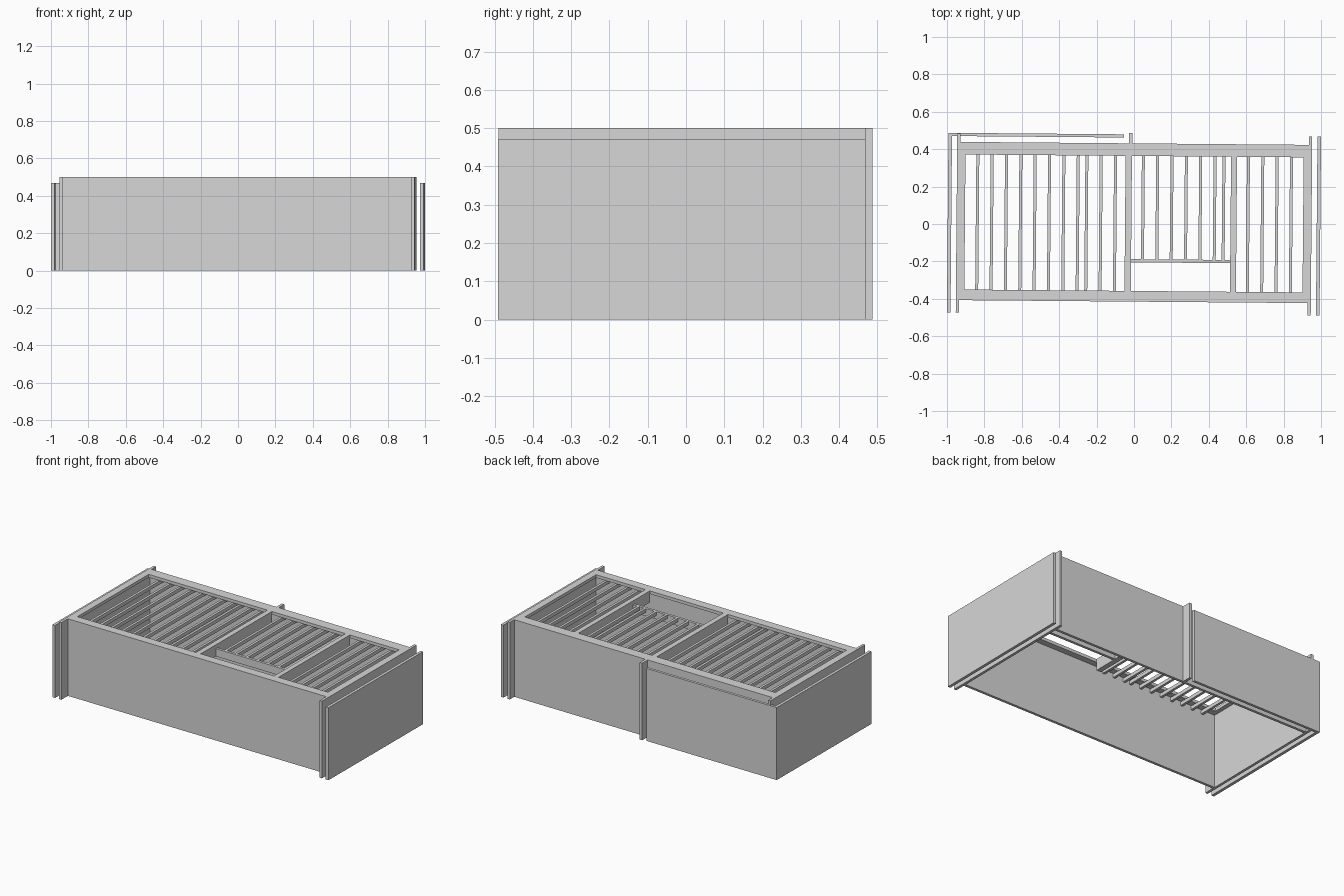
import bpy
from mathutils import Matrix

if "Cube" in bpy.data.objects:
    bpy.data.objects.remove(bpy.data.objects["Cube"])

TURN = Matrix.Rotation(-0.0085, 4, 'Z')   # the whole frame sits slightly skewed
H, LOW = 0.50, 0.47                       # wall height, cladding height
PLATE = 0.48                              # underside of the top plates
UNDER = 0.425                             # underside of the beams
T = 0.017                                 # board thickness

grey = bpy.data.materials.new("plain grey")
grey.diffuse_color = (0.68, 0.68, 0.68, 1)
grey.use_nodes = True
grey.node_tree.nodes["Principled BSDF"].inputs["Base Color"].default_value = grey.diffuse_color


def box(name, x0, x1, y0, y1, z0, z1):
    v = [(x, y, z) for z in (z0, z1) for x, y in ((x0, y0), (x1, y0), (x1, y1), (x0, y1))]
    f = [(3, 2, 1, 0), (4, 5, 6, 7)]
    f += [(i, (i + 1) % 4, (i + 1) % 4 + 4, i + 4) for i in range(4)]
    me = bpy.data.meshes.new(name)
    me.from_pydata(v, [], f)
    me.transform(TURN)
    me.materials.append(grey)
    ob = bpy.data.objects.new(name, me)
    bpy.context.collection.objects.link(ob)
    return ob


# Long walls: thin sheets with a wider plate along the top inside edge
FRONT, BACK = -0.358, 0.364
F_OUT, B_OUT = -0.415, 0.431
F_IN, B_IN = F_OUT + T, B_OUT - T
box("front_wall", -0.932, 0.932, F_OUT, F_IN, 0, H)
box("back_wall", -0.932, 0.932, B_IN, B_OUT, 0, H)
box("front_plate", -0.932, 0.932, F_IN, FRONT, PLATE, H)
box("back_plate", -0.932, 0.932, BACK, B_IN, PLATE, H)

# End walls run past the corners; outer cladding stands off from them
for side, s in (("left", -1), ("right", 1)):
    def end(part, a, b, y0, y1, z0, z1):
        box(f"{side}_{part}", min(s * a, s * b), max(s * a, s * b), y0, y1, z0, z1)
    end("plate", 0.904, 0.932, FRONT, BACK, PLATE, H)
    end("end_wall", 0.932, 0.949, -0.482, 0.477, 0, H)
    end("end_cladding", 0.977, 0.996, -0.482, 0.462 if s < 0 else 0.477, 0, LOW)

# Back cladding closes the left corner and stops short of the post
box("back_cladding", -0.996, -0.057, 0.462, 0.479, 0, LOW)
box("back_post", -0.031, -0.013, B_OUT, 0.487, 0, H)

# Cross beams and stairwell trimmer
box("middle_beam", -0.048, -0.014, FRONT, BACK, UNDER, H)
box("side_beam", 0.516, 0.548, FRONT, BACK, UNDER, H)
TRIM = -0.188
box("stairwell_trimmer", -0.014, 0.516, TRIM - T, TRIM, UNDER, 0.475)

# Slim floor joists under the plates: (first centre, count, front end) for each run
STEP = 0.0767
runs = [(-0.838, 8, F_IN), (-0.255, 3, F_IN),
        (0.047, 6, TRIM), (0.478, 1, TRIM), (0.609, 4, F_IN)]
for start, count, y0 in runs:
    for i in range(count):
        x = start + i * STEP
        box("floor_joist", x - 0.008, x + 0.008, y0, B_IN, 0.452, 0.475)
